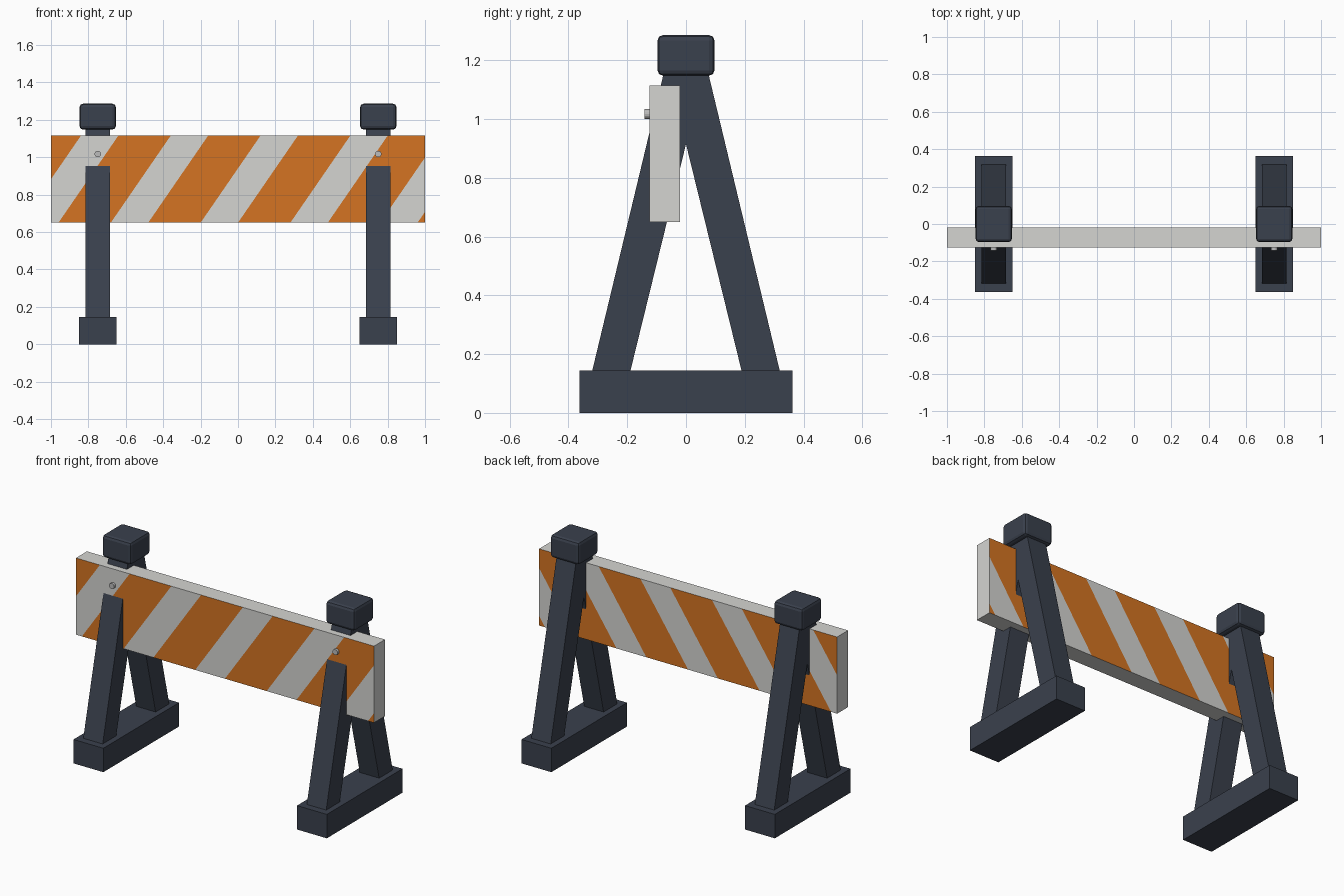
import bpy, bmesh
from math import pi
from mathutils import Matrix, Vector

cube = bpy.data.objects.get("Cube")
if cube:
    bpy.data.objects.remove(cube, do_unlink=True)


def material(name, rgb):
    m = bpy.data.materials.new(name)
    m.use_nodes = True
    m.diffuse_color = (*rgb, 1)
    m.node_tree.nodes["Principled BSDF"].inputs["Base Color"].default_value = (*rgb, 1)
    return m


SLATE = material("dark slate", (0.042, 0.052, 0.074))
WHITE = material("off white", (0.66, 0.66, 0.64))
ORANGE = material("safety orange", (0.66, 0.175, 0.016))
STEEL = material("screw grey", (0.5, 0.5, 0.5))


def finish(name, bm, *mats):
    bmesh.ops.recalc_face_normals(bm, faces=bm.faces)
    mesh = bpy.data.meshes.new(name)
    bm.to_mesh(mesh)
    bm.free()
    for m in mats:
        mesh.materials.append(m)
    obj = bpy.data.objects.new(name, mesh)
    bpy.context.collection.objects.link(obj)
    return obj


def box(center, size):
    bm = bmesh.new()
    bmesh.ops.create_cube(bm, size=1, matrix=Matrix.Translation(center) @ Matrix.Diagonal((*size, 1)))
    return bm


# Striped board: cut along slanted planes, then colour front and back by stripe
BOTTOM, HEIGHT, SHIFT, PERIOD, BAND = 0.65, 0.465, 0.32, 0.48, 0.28
board = box((0, -0.0725, BOTTOM + HEIGHT / 2), (2, 0.105, HEIGHT))
normal = Vector((HEIGHT, 0, -SHIFT)).normalized()
for i in range(-3, 3):
    for x in (i * PERIOD, i * PERIOD + BAND):
        bmesh.ops.bisect_plane(board, geom=board.verts[:] + board.edges[:] + board.faces[:],
                               plane_co=(x, 0, BOTTOM), plane_no=normal)
board.normal_update()
for f in board.faces:
    c = f.calc_center_median()
    start = c.x - SHIFT * (c.z - BOTTOM) / HEIGHT
    f.material_index = int(abs(f.normal.y) > 0.5 and start % PERIOD < BAND)
finish("striped_board", board, WHITE, ORANGE)

# Half of the A-frame outline, as (y, z); the other half is mirrored
half = [(0.19, 0.14), (0.32, 0.14), (0.075, 1.16)]
outline = [(0, 0.915)] + half + [(-y, z) for y, z in reversed(half)]

for side, x in (("right", -0.75), ("left", 0.75)):
    # Base foot
    finish(side + "_foot", box((x, 0, 0.0725), (0.2, 0.725, 0.145)), SLATE)

    # Pair of leaning legs
    legs = bmesh.new()
    face = legs.faces.new([legs.verts.new((x - 0.065, y, z)) for y, z in outline])
    moved = bmesh.ops.extrude_face_region(legs, geom=[face])["geom"]
    bmesh.ops.translate(legs, vec=(0.13, 0, 0),
                        verts=[v for v in moved if isinstance(v, bmesh.types.BMVert)])
    finish(side + "_legs", legs, SLATE)

    # Bevelled cap
    cap = finish(side + "_cap", box((x, 0, 1.217), (0.194, 0.194, 0.138)), SLATE)
    bevel = cap.modifiers.new("soft edges", "BEVEL")
    bevel.width = 0.018
    bevel.segments = 2

    # Screw head
    screw = bmesh.new()
    bmesh.ops.create_cone(screw, cap_ends=True, segments=16, radius1=0.017, radius2=0.017, depth=0.02,
                          matrix=Matrix.Translation((x, -0.131, 1.017)) @ Matrix.Rotation(pi / 2, 4, "X"))
    finish(side + "_screw", screw, STEEL)
